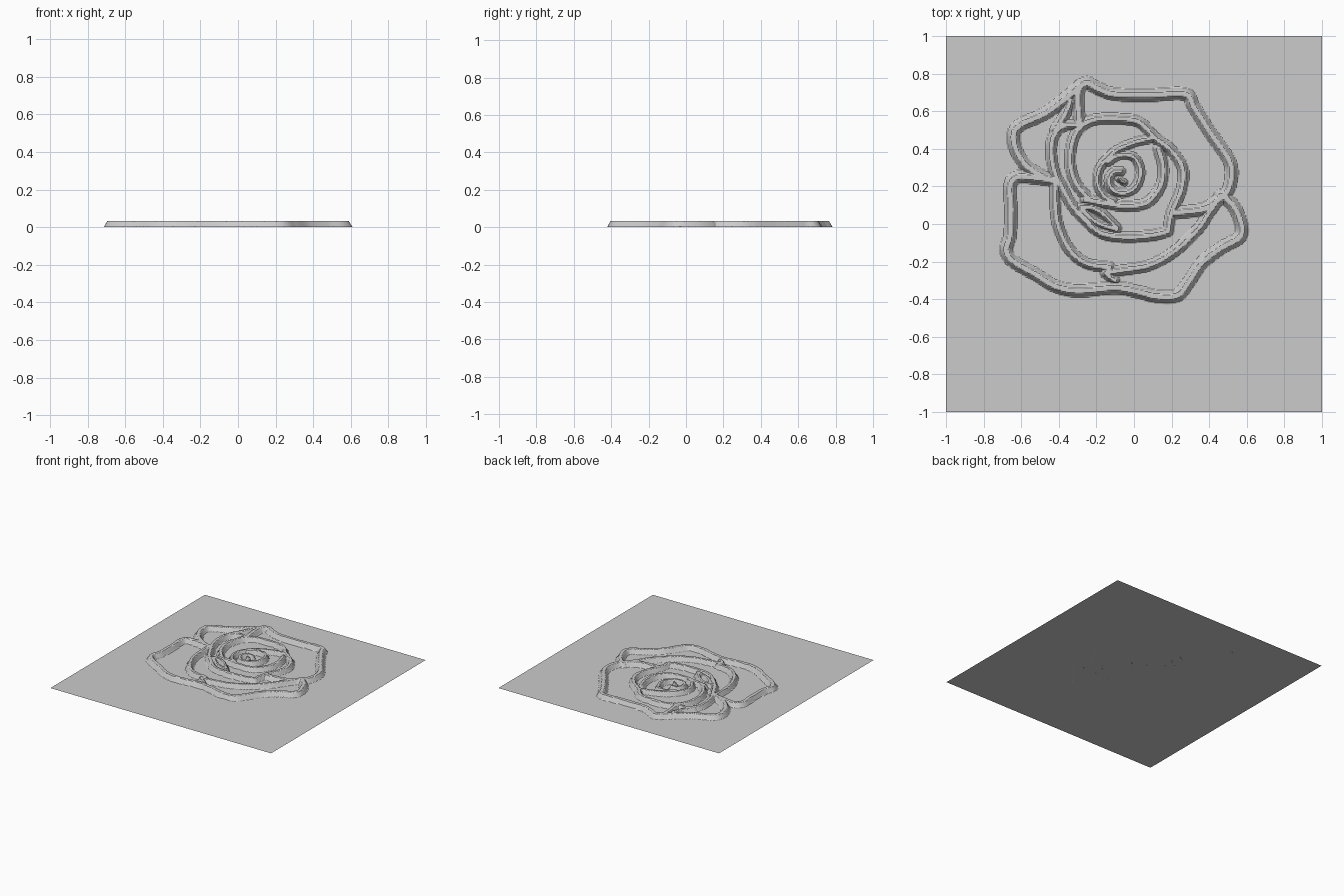
import bpy, bmesh
from mathutils import Vector, kdtree

if "Cube" in bpy.data.objects:
    bpy.data.objects.remove(bpy.data.objects["Cube"])

HEIGHT = 0.034     # ridge height
HALF_BASE = 0.034  # ridge half width at the plate
HALF_TOP = 0.014   # ridge half width at the flat crest


def smooth_path(pts, steps=24):
    """Catmull-Rom samples through the given points."""
    p = [Vector(q) for q in pts]
    p = [2 * p[0] - p[1]] + p + [2 * p[-1] - p[-2]]
    out = []
    for a, b, c, d in zip(p, p[1:], p[2:], p[3:]):
        for i in range(steps + 1):
            t = i / steps
            out.append(0.5 * (2 * b + (c - a) * t + (2 * a - 5 * b + 4 * c - d) * t * t
                              + (3 * b - a - 3 * c + d) * t ** 3))
    return out


# Outer petals
top_petal = [(-.29, .54), (-.30, .66), (-.29, .72), (-.25, .75), (-.19, .72), (-.10, .69),
             (.08, .685), (.27, .69), (.32, .62), (.41, .48), (.50, .35), (.52, .27),
             (.50, .18), (.45, .13), (.37, .08), (.22, .06)]
left_petal = [(-.28, .74), (-.35, .68), (-.47, .59), (-.60, .53), (-.64, .48), (-.63, .40),
              (-.58, .32), (-.50, .26), (-.41, .22)]
lower_petals = [(-.41, .23), (-.52, .245), (-.62, .25), (-.66, .20), (-.655, .08), (-.66, -.06),
                (-.68, -.14), (-.64, -.20), (-.52, -.27), (-.42, -.33), (-.30, -.355),
                (-.10, -.34), (.02, -.36), (.12, -.385), (.23, -.38), (.29, -.31),
                (.36, -.21), (.46, -.13), (.55, -.08), (.575, -.03), (.55, .06), (.50, .13),
                (.46, .15)]
# Folds inside the outer petals
right_fold = [(.45, .13), (.40, .06), (.33, -.04), (.21, -.15), (.08, -.22), (-.06, -.245),
              (-.15, -.26)]
fold_tip = [(-.13, -.23), (-.14, -.27), (-.10, -.30)]
left_fold = [(-.42, .23), (-.42, .10), (-.40, -.02), (-.34, -.14), (-.25, -.21), (-.13, -.23)]
left_fold_top = [(-.34, .65), (-.37, .58), (-.42, .50)]
# Bud petals
bud_left = [(-.29, .53), (-.38, .52), (-.43, .46), (-.44, .37), (-.42, .27), (-.38, .19),
            (-.33, .10), (-.26, .02), (-.17, -.05), (-.04, -.07), (.10, -.06), (.18, -.04)]
bud_right = [(-.24, .13), (-.31, .22), (-.34, .32), (-.33, .43), (-.29, .51), (-.21, .555),
             (-.08, .56), (.03, .54), (.11, .46), (.20, .39), (.26, .29), (.25, .18),
             (.20, .06), (.18, -.04)]
bud_leaf = [(-.28, .09), (-.22, .085), (-.16, .05), (-.09, -.02)]
bud_leaf_low = [(-.28, .08), (-.20, .01), (-.09, -.03)]
bud_front = [(.13, .40), (.155, .30), (.14, .20), (.07, .115), (-.04, .095), (-.15, .11),
             (-.26, .13)]
# Centre swirl
swirl_outer = [(.11, .46), (-.01, .43), (-.11, .38), (-.18, .30), (-.195, .22), (-.16, .15),
               (-.11, .12)]
swirl_inner = [(-.14, .33), (-.08, .365), (0, .355), (.035, .28), (.01, .20), (-.05, .165),
               (-.11, .18), (-.135, .23), (-.11, .275), (-.07, .28)]
swirl_core = [(-.08, .24), (-.05, .22)]

# (stroke, width factor)
strokes = [(s, 1.0) for s in (top_petal, left_petal, lower_petals)]
strokes += [(s, 0.85) for s in (right_fold, left_fold, left_fold_top, bud_left, bud_right, bud_front)]
strokes += [(s, 0.7) for s in (fold_tip, bud_leaf, bud_leaf_low, swirl_outer, swirl_inner)]
strokes += [(swirl_core, 0.5)]

samples = [(v, w) for s, w in strokes for v in smooth_path(s)]
trees = {}
for w in {w for _, w in samples}:
    pts = [v for v, sw in samples if sw == w]
    tree = kdtree.KDTree(len(pts))
    for i, v in enumerate(pts):
        tree.insert((v.x, v.y, 0), i)
    tree.balance()
    trees[w] = tree


def ridge_height(x, y):
    best = 0.0
    for w, tree in trees.items():
        d = tree.find((x, y, 0))[2]
        t = (HALF_BASE * w - d) / ((HALF_BASE - HALF_TOP) * w)
        best = max(best, min(t, 1.0))
    return best * HEIGHT


def add_object(name, bm):
    mesh = bpy.data.meshes.new(name)
    bm.to_mesh(mesh)
    bm.free()
    bpy.context.collection.objects.link(bpy.data.objects.new(name, mesh))


# Raised rose lines: a fine grid lifted along the strokes, flat cells removed
bm = bmesh.new()
bmesh.ops.create_grid(bm, x_segments=230, y_segments=230, size=0.72)
for v in bm.verts:
    v.co.x -= 0.05
    v.co.y += 0.18
    v.co.z = ridge_height(v.co.x, v.co.y)
flat = [f for f in bm.faces if all(v.co.z <= 0 for v in f.verts)]
bmesh.ops.delete(bm, geom=flat, context='FACES')
add_object("rose_relief", bm)

# Flat square base
bm = bmesh.new()
bmesh.ops.create_grid(bm, x_segments=1, y_segments=1, size=1.0)
add_object("base_plate", bm)
